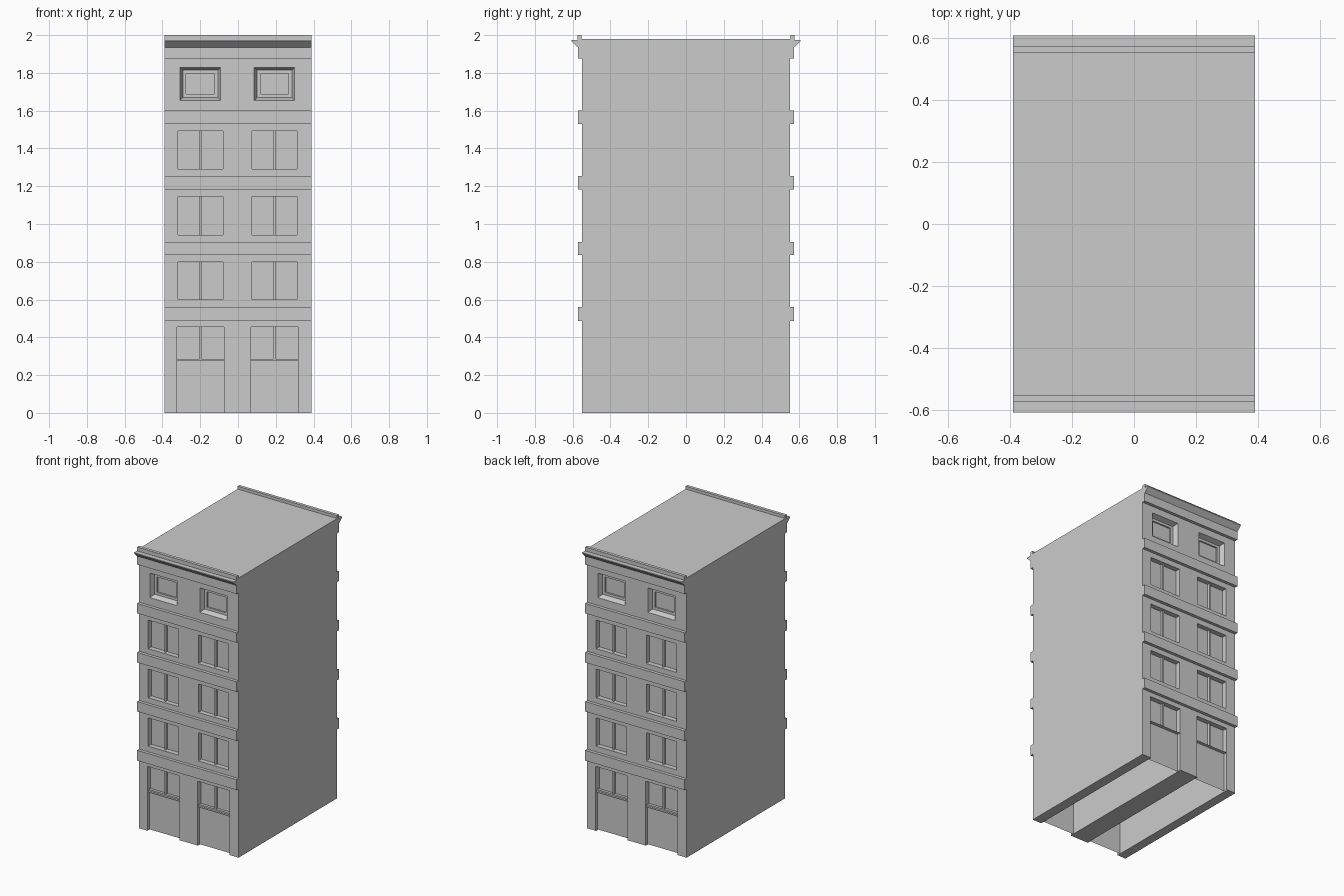
import bpy, bmesh, math

if "Cube" in bpy.data.objects:
    bpy.data.objects.remove(bpy.data.objects["Cube"])

W, D, ROOF = 0.39, 0.55, 1.98          # half width, half depth, roof height
CENTRES = (-0.199, 0.193)              # window columns


def make_object(name, bm):
    bmesh.ops.remove_doubles(bm, verts=bm.verts, dist=1e-5)
    mesh = bpy.data.meshes.new(name)
    bm.to_mesh(mesh)
    bm.free()
    obj = bpy.data.objects.new(name, mesh)
    bpy.context.collection.objects.link(obj)
    return obj


def add_back_copy(obj):
    """Repeat a front part on the back by turning it half round."""
    twin = bpy.data.objects.new("back_" + obj.name, obj.data)
    twin.rotation_euler.z = math.pi
    bpy.context.collection.objects.link(twin)


def quad(bm, *pts):
    bm.faces.new([bm.verts.new(p) for p in pts])


def panel(bm, x0, x1, z0, z1, depth=0.0):
    y = -D + depth
    quad(bm, (x0, y, z0), (x1, y, z0), (x1, y, z1), (x0, y, z1))


def recess(bm, x0, x1, z0, z1, steps, cap=True):
    """Nested rectangular rings stepping inward; steps are (inset, depth)."""
    rings = []
    for inset, depth in [(0, 0)] + steps:
        y, a, b = -D + depth, inset, -inset
        rings.append([(x0 + a, y, z0 + a), (x1 + b, y, z0 + a),
                      (x1 + b, y, z1 + b), (x0 + a, y, z1 + b)])
    for r, s in zip(rings, rings[1:]):
        for i in range(4):
            j = (i + 1) % 4
            quad(bm, r[i], r[j], s[j], s[i])
    if cap:
        quad(bm, *rings[-1])


def box(bm, x0, x1, y0, y1, z0, z1):
    r = bmesh.ops.create_cube(bm, size=1)
    for v in r["verts"]:
        v.co = ((x0 + x1) / 2 + v.co.x * (x1 - x0),
                (y0 + y1) / 2 + v.co.y * (y1 - y0),
                (z0 + z1) / 2 + v.co.z * (z1 - z0))


def extrude_profile(name, profile):
    """Run a (outward, z) profile across the whole width."""
    bm = bmesh.new()
    ends = [[bm.verts.new((x, -o, z)) for o, z in profile] for x in (-W, W)]
    n = len(profile)
    for i in range(n):
        j = (i + 1) % n
        bm.faces.new((ends[0][i], ends[0][j], ends[1][j], ends[1][i]))
    bm.faces.new(ends[0])
    bm.faces.new(ends[1])
    bmesh.ops.recalc_face_normals(bm, faces=bm.faces)
    return make_object(name, bm)


# Opening rows: half width, bottom, top, style
rows = [(0.125, 0.0, 0.455, "door"),
        (0.119, 0.60, 0.80, "window"),
        (0.119, 0.943, 1.145, "window"),
        (0.119, 1.29, 1.492, "window"),
        (0.107, 1.655, 1.828, "attic")]

# Front wall with its openings
wall = bmesh.new()
bars = bmesh.new()
below = 0.0
for half, z0, z1, style in rows:
    if z0 > below:
        panel(wall, -W, W, below, z0)
    below = z1
    l, r = CENTRES
    for a, b in ((-W, l - half), (l + half, r - half), (r + half, W)):
        panel(wall, a, b, z0, z1)
    for c in CENTRES:
        x0, x1 = c - half, c + half
        if style == "attic":
            recess(wall, x0, x1, z0, z1,
                   [(0.014, 0.035), (0.032, 0.035), (0.032, 0.045)])
            continue
        sill = z0
        if style == "door":
            sill = 0.275
            panel(wall, x0, x1, 0, sill, 0.025)
            for x in (x0, x1):
                quad(wall, (x, -D, 0), (x, -D + 0.025, 0),
                     (x, -D + 0.025, sill), (x, -D, sill))
            box(bars, x0, x1, -D + 0.016, -D + 0.04, sill, sill + 0.011)
        recess(wall, x0, x1, sill, z1, [(0, 0.035)])
        box(bars, c - 0.006, c + 0.006, -D + 0.018, -D + 0.036, sill, z1)
panel(wall, -W, W, below, ROOF)
add_back_copy(make_object("facade_wall", wall))
add_back_copy(make_object("window_bars", bars))

# Side walls and roof
shell = bmesh.new()
for s in (-1, 1):
    quad(shell, *[(s * W, s * y, z) for y, z in
                  ((-D, 0), (D, 0), (D, ROOF), (-D, ROOF))])
quad(shell, (-W, -D, ROOF), (W, -D, ROOF), (W, D, ROOF), (-W, D, ROOF))
make_object("side_walls_and_roof", shell)

# Ground piers run the full depth, the door bays between are open below
piers = bmesh.new()
e = 0.196 - 0.125
for x0, x1 in ((-W, -0.324), (-e, e), (0.318, W)):
    quad(piers, (x0, -D, 0), (x0, D, 0), (x1, D, 0), (x1, -D, 0))
    for x, s in ((x0, -1), (x1, 1)):
        if abs(x) < W:
            y = s * (D - 0.026)
            quad(piers, (x, -y, 0), (x, y, 0), (x, y, 0.455), (x, -y, 0.455))
quad(piers, (-W, -0.5, 0.455), (-W, 0.5, 0.455), (W, 0.5, 0.455), (W, -0.5, 0.455))
make_object("ground_piers", piers)

# Floor bands
for i, (z0, z1) in enumerate(((0.487, 0.56), (0.835, 0.905),
                              (1.182, 1.253), (1.53, 1.60))):
    add_back_copy(extrude_profile(f"floor_band_{i + 1}",
                  [(D, z0), (0.572, z0), (0.572, z1), (D, z1)]))

# Cornice with parapet
add_back_copy(extrude_profile("cornice", [
    (D, 1.875), (0.572, 1.875), (0.572, 1.935), (0.607, 1.967), (0.607, 1.973),
    (0.574, 1.973), (0.574, 2.0), (0.552, 2.0), (0.552, ROOF), (D, ROOF)]))
